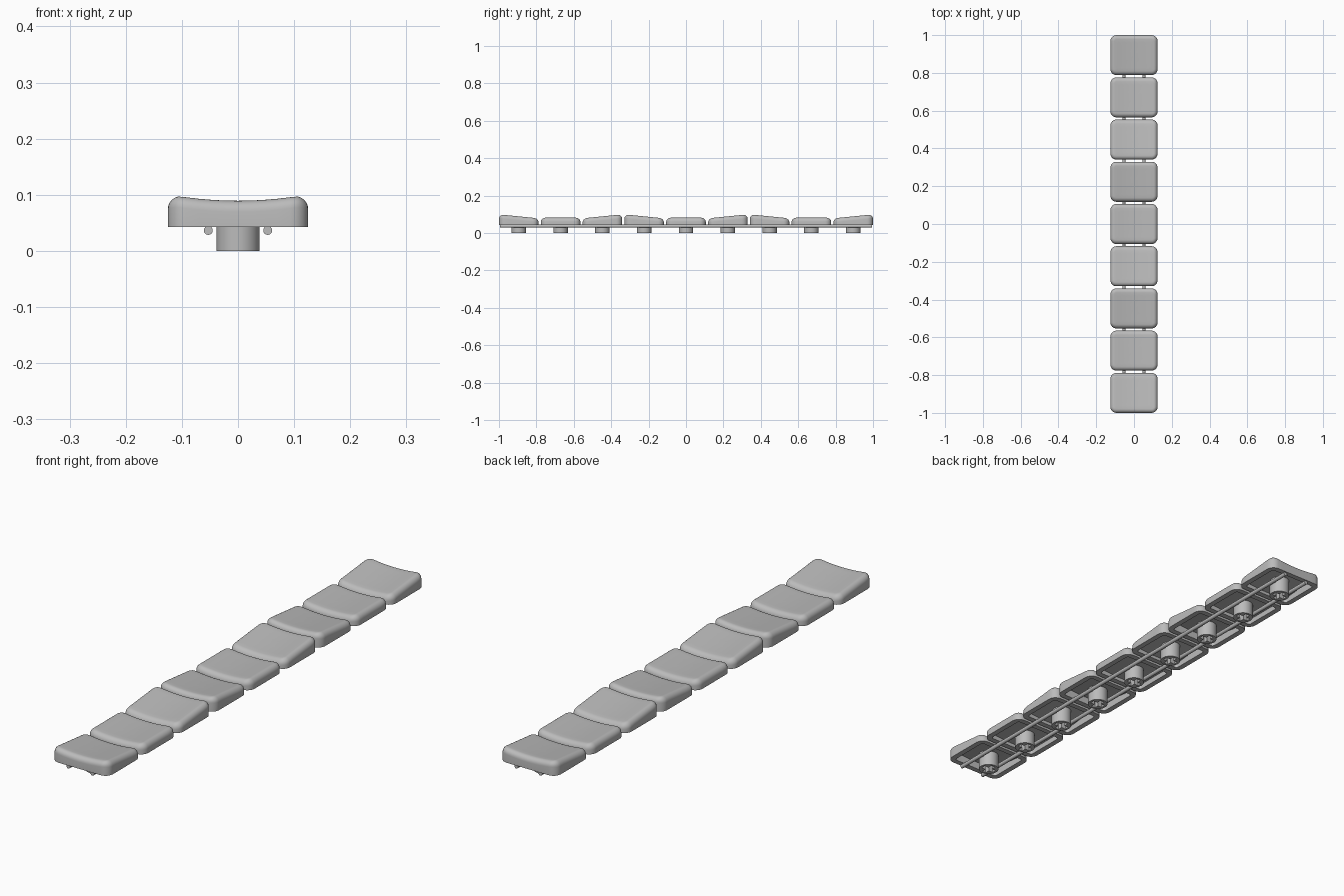
import bpy, bmesh, math
from mathutils import Matrix, Vector

if "Cube" in bpy.data.objects:
    bpy.data.objects.remove(bpy.data.objects["Cube"])

HX, HY = 0.125, 0.106        # half size of a cap
CORNER, FILLET = 0.032, 0.022
BOTTOM, WALL = 0.043, 0.022
COUNT = 9
PITCH = (2 - 2 * HY) / (COUNT - 1)

grey = bpy.data.materials.new("plain grey plastic")
grey.use_nodes = True
grey.diffuse_color = (0.5, 0.5, 0.5, 1)
grey.node_tree.nodes["Principled BSDF"].inputs["Base Color"].default_value = (0.5, 0.5, 0.5, 1)


def finish(name, bm):
    bmesh.ops.recalc_face_normals(bm, faces=bm.faces[:])
    mesh = bpy.data.meshes.new(name)
    bm.to_mesh(mesh)
    bm.free()
    mesh.materials.append(grey)
    obj = bpy.data.objects.new(name, mesh)
    bpy.context.collection.objects.link(obj)
    return obj


def smooth(obj):
    bpy.ops.object.select_all(action='DESELECT')
    obj.select_set(True)
    bpy.context.view_layer.objects.active = obj
    bpy.ops.object.shade_smooth_by_angle(angle=math.radians(35))


def outline(inset):
    """Rounded rectangle with evenly divided straight sides."""
    r = CORNER - inset
    arcs = []
    for k, (sx, sy) in enumerate(((1, 1), (-1, 1), (-1, -1), (1, -1))):
        centre = Vector((sx * (HX - CORNER), sy * (HY - CORNER)))
        arcs.append([centre + r * Vector((math.cos(a), math.sin(a)))
                     for a in [math.pi / 2 * (k + s / 6) for s in range(7)]])
    points = []
    for k, arc in enumerate(arcs):
        following = arcs[(k + 1) % 4][0]
        points += arc + [arc[-1].lerp(following, t / 8) for t in range(1, 8)]
    return points


def make_cap(name, y, mid, slope):
    def top(p):
        return mid + slope * p.y - 0.0085 * max(0, 1 - (p.x / 0.108) ** 2)

    bm = bmesh.new()
    rings = []

    def ring(points, height):
        rings.append([bm.verts.new((p.x, p.y, height(p))) for p in points])

    # Underside: hollow ceiling, inner wall, rim
    inner = outline(WALL)
    for scale in (0.25, 0.5, 0.75, 1):
        ring([p * scale for p in inner], lambda p: top(p) - 0.017)
    ring(inner, lambda p: BOTTOM)
    ring(outline(0), lambda p: BOTTOM)
    # Outer wall rolling over into the dished top
    for step in range(7):
        a = math.pi / 2 * step / 6
        drop = FILLET * (1 - math.sin(a))
        ring(outline(FILLET * (1 - math.cos(a))), lambda p: top(p) - drop)
    for scale in (0.8, 0.6, 0.4, 0.2):
        ring([p * scale for p in outline(FILLET)], top)
    for low, high in zip(rings, rings[1:]):
        for i in range(len(low)):
            j = (i + 1) % len(low)
            bm.faces.new((low[i], low[j], high[j], high[i]))
    # Close both centres with fans
    for loop, drop in ((rings[0], 0.017), (rings[-1], 0)):
        hub = bm.verts.new((0, 0, top(Vector((0, 0))) - drop))
        for i in range(len(loop)):
            bm.faces.new((loop[i - 1], loop[i], hub))
    obj = finish(name, bm)
    obj.location.y = y
    smooth(obj)


def make_cylinder(name, radius, length, sides, matrix):
    bm = bmesh.new()
    bmesh.ops.create_cone(bm, cap_ends=True, segments=sides, radius1=radius,
                          radius2=radius, depth=length, matrix=matrix)
    return finish(name, bm)


def make_stem():
    """Round post with a cross-shaped socket in its foot."""
    stem = make_cylinder("stem_1", 0.0385, 0.066, 40, Matrix.Translation((0, 0, 0.033)))
    for sx, sy in ((0.057, 0.018), (0.018, 0.057)):
        bm = bmesh.new()
        bmesh.ops.create_cube(bm, size=1, matrix=Matrix.Diagonal((sx, sy, 0.1, 1)))
        cutter = finish("socket_cutter", bm)
        cutter.hide_render = True
        cut = stem.modifiers.new("socket", 'BOOLEAN')
        cut.operation = 'DIFFERENCE'
        cut.solver = 'EXACT'
        cut.object = cutter
        bpy.context.view_layer.objects.active = stem
        bpy.ops.object.modifier_apply(modifier=cut.name)
        bpy.data.objects.remove(cutter)
    smooth(stem)
    return stem


# Caps repeat as front-high, flat, back-high; each sits on a stem
stem = make_stem()
for n in range(COUNT):
    y = (n - (COUNT - 1) / 2) * PITCH
    tilt = n % 3 - 1
    make_cap(f"cap_{n + 1}", y, 0.0895 if tilt else 0.0825, 0.1 * tilt)
    post = stem if n == 0 else stem.copy()
    if n:
        post.name = f"stem_{n + 1}"
        bpy.context.collection.objects.link(post)
    post.location.y = y

# Two long rods joining the caps underneath
for side, name in ((1, "left_rod"), (-1, "right_rod")):
    place = Matrix.Translation((side * 0.053, 0, 0.0365)) @ Matrix.Rotation(math.pi / 2, 4, 'X')
    smooth(make_cylinder(name, 0.008, 1.99, 16, place))
